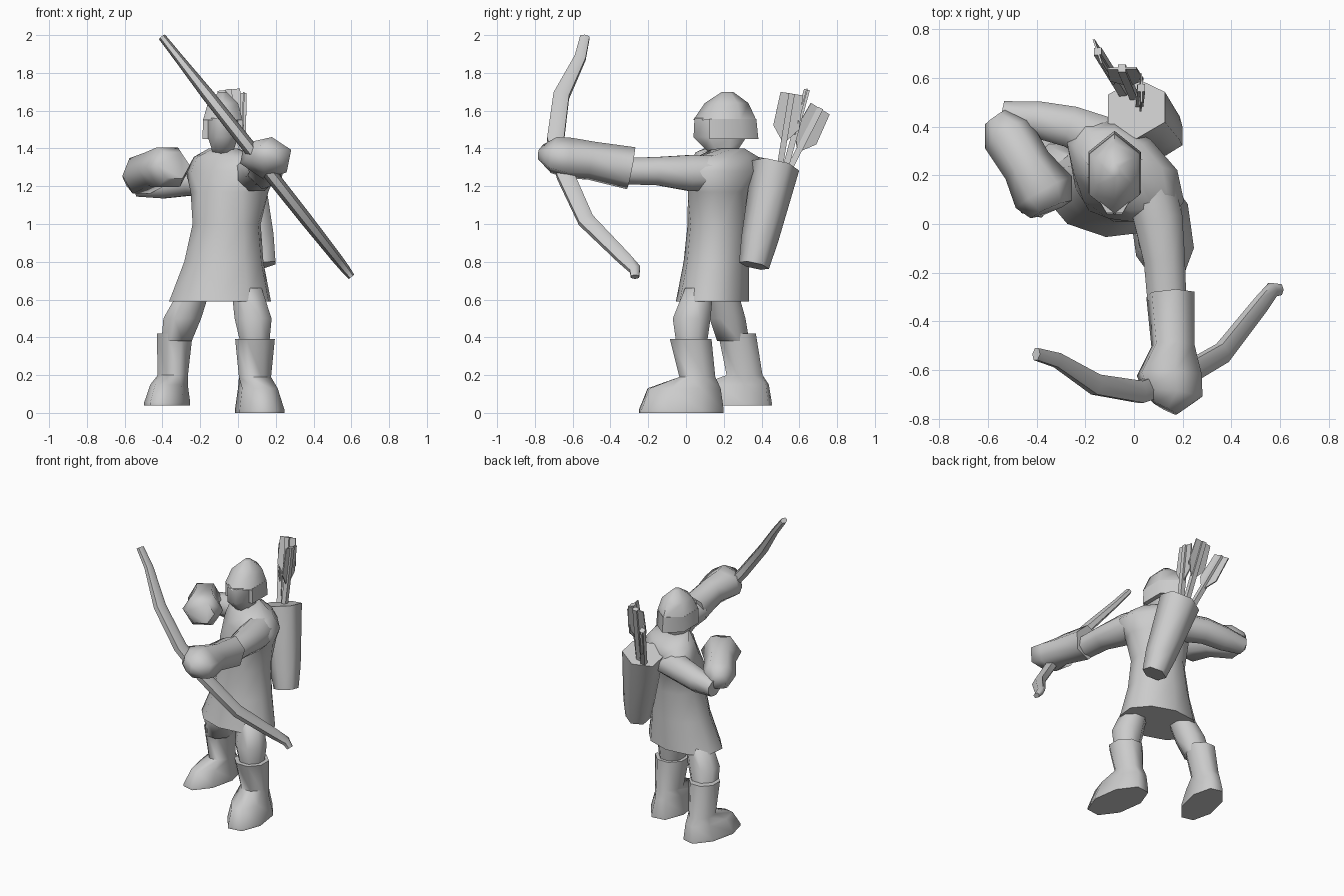
import bpy
import bmesh
from math import cos, sin, pi, radians
from mathutils import Vector

if "Cube" in bpy.data.objects:
    bpy.data.objects.remove(bpy.data.objects["Cube"], do_unlink=True)

grey = bpy.data.materials.new("plain_grey")
grey.use_nodes = True
grey.diffuse_color = (0.6, 0.6, 0.6, 1)
grey.node_tree.nodes["Principled BSDF"].inputs["Base Color"].default_value = (0.6, 0.6, 0.6, 1)

X, Y, Z = Vector((1, 0, 0)), Vector((0, 1, 0)), Vector((0, 0, 1))


def heading(degrees):
    """Horizontal direction turned from +x."""
    a = radians(degrees)
    return Vector((cos(a), sin(a), 0))


def finish(name, bm, angle):
    bmesh.ops.recalc_face_normals(bm, faces=bm.faces[:])
    mesh = bpy.data.meshes.new(name)
    bm.to_mesh(mesh)
    bm.free()
    mesh.materials.append(grey)
    obj = bpy.data.objects.new(name, mesh)
    bpy.context.collection.objects.link(obj)
    bpy.ops.object.select_all(action='DESELECT')
    obj.select_set(True)
    bpy.context.view_layer.objects.active = obj
    bpy.ops.object.shade_smooth_by_angle(angle=radians(angle))


def loft(name, rings, sides=8, ref=X, axis=None, tweak=None, angle=66):
    """Skin rings of (x, y, z, half width along ref, half depth).
    ref may be a list with one direction per ring."""
    bm = bmesh.new()
    pts = [Vector(r[:3]) for r in rings]
    loops = []
    for i, ring in enumerate(rings):
        n = axis or (pts[min(i + 1, len(pts) - 1)] - pts[max(i - 1, 0)]).normalized()
        d = ref[i] if isinstance(ref, list) else ref
        u = (d - n * d.dot(n)).normalized()
        v = n.cross(u)
        grow = 1 / cos(pi / sides)
        loop = []
        for k in range(sides):
            t = 2 * pi * (k + 0.5) / sides
            p = pts[i] + u * cos(t) * ring[3] * grow + v * sin(t) * ring[4] * grow
            loop.append(bm.verts.new(tweak(p) if tweak else p))
        loops.append(loop)
    for a, b in zip(loops, loops[1:]):
        for k in range(sides):
            j = (k + 1) % sides
            bm.faces.new((a[k], a[j], b[j], b[k]))
    bm.faces.new(loops[0])
    bm.faces.new(loops[-1])
    finish(name, bm, angle)


# Tunic: flared skirt, narrow waist, shoulders twisted towards the bow
loft("tunic", [
    (-.095, .14, .59, .265, .185),
    (-.075, .16, .80, .205, .165),
    (-.06, .17, 1.0, .175, .155),
    (-.045, .18, 1.17, .20, .16),
    (-.035, .215, 1.28, .265, .16),
    (-.05, .22, 1.355, .20, .13),
    (-.08, .22, 1.40, .075, .085)],
    sides=10, axis=Z, ref=[heading(a) for a in (-6, -6, -8, -20, -38, -38, 0)])

# Head under the helmet
loft("head", [
    (-.08, .21, 1.36, .055, .07),
    (-.08, .19, 1.40, .06, .09),
    (-.08, .18, 1.46, .08, .14),
    (-.08, .18, 1.56, .08, .135)], axis=Z)

# Helmet: six-sided dome with a guard round the cheeks and neck
loft("helmet_dome", [
    (-.08, .205, 1.55, .105, .145),
    (-.08, .215, 1.64, .08, .10),
    (-.08, .22, 1.70, .02, .025)], sides=6, axis=Z)


def open_face(p):
    p.y = max(p.y, .125)
    return p


loft("helmet_guard", [
    (-.08, .21, 1.45, .108, .15),
    (-.08, .205, 1.555, .105, .145)], sides=6, axis=Z, tweak=open_face)

# Bow arm stretched forwards
loft("left_sleeve", [
    (.06, .18, 1.27, .10, .09),
    (.10, .02, 1.27, .10, .095),
    (.125, -.15, 1.28, .085, .075),
    (.135, -.31, 1.28, .08, .07)])
loft("left_gauntlet", [
    (.15, -.29, 1.295, .09, .10),
    (.16, -.50, 1.335, .08, .09),
    (.145, -.62, 1.35, .125, .095),
    (.16, -.70, 1.365, .115, .085),
    (.13, -.76, 1.375, .05, .04)], sides=6, ref=X - Z * .2)

# Drawing arm, elbow out and hand back towards the chest
loft("right_sleeve", [
    (-.12, .34, 1.23, .085, .10),
    (-.26, .40, 1.23, .08, .085),
    (-.40, .43, 1.21, .075, .075),
    (-.54, .45, 1.20, .055, .055)], ref=Z)
loft("right_gauntlet", [
    (-.57, .44, 1.25, .05, .045),
    (-.52, .37, 1.255, .095, .095),
    (-.44, .24, 1.29, .09, .09),
    (-.37, .13, 1.30, .105, .115),
    (-.34, .06, 1.31, .07, .08)], ref=Z, sides=6)

# Legs and boots, each boot one shape from cuff to sole
loft("left_thigh", [
    (.045, .07, .66, .08, .075),
    (.08, .03, .50, .098, .10),
    (.09, .03, .36, .075, .08)], axis=Z)
loft("left_boot", [
    (.09, .025, .39, .105, .11),
    (.09, .06, .19, .085, .095),
    (.105, -.01, .13, .095, .19),
    (.115, -.025, .015, .12, .22),
    (.115, -.025, 0, .12, .22)], axis=Z, ref=[X, X, heading(8), heading(8), heading(8)])
loft("right_thigh", [
    (-.225, .19, .66, .08, .08),
    (-.295, .22, .50, .10, .095),
    (-.325, .25, .38, .08, .085)], axis=Z)
turned = heading(-13)
loft("right_boot", [
    (-.335, .27, .42, .095, .10),
    (-.345, .31, .20, .08, .095),
    (-.365, .26, .15, .085, .175),
    (-.375, .24, .055, .105, .21),
    (-.375, .24, .04, .105, .21)], axis=Z, ref=[X, X, turned, turned, turned])

# Bow: curved stave held slantwise
stave = [(-.535, 1.99, .025), (-.56, 1.88, .03), (-.66, 1.68, .042), (-.69, 1.45, .045),
         (-.64, 1.26, .045), (-.53, 1.02, .042), (-.33, .82, .035), (-.27, .76, .03),
         (-.27, .72, .022)]
loft("bow", [(-.41 + (2 - z) * .79, y, z, w, w * .7) for y, z, w in stave], sides=6, ref=Y)

# Quiver slung across the back
loft("quiver", [
    (.13, .36, .78, .07, .07),
    (.10, .39, .92, .09, .085),
    (.01, .475, 1.31, .12, .11)], sides=6)

# Arrows: thin shaft with a flat vane tapering down to it
arrows = [((.02, .48, 1.2), (.03, .56, 1.69), Y),
          ((.01, .50, 1.2), (-.05, .64, 1.71), X),
          ((-.02, .50, 1.2), (-.15, .71, 1.61), Y - X * .4)]
for i, (foot, tip, side) in enumerate(arrows, 1):
    a, b = Vector(foot), Vector(tip)
    loft(f"arrow_shaft_{i}", [(*a, .016, .016), (*b, .016, .016)], sides=4)
    along = (b - a).normalized()
    vane = [(*(b - along * d), w, .004) for d, w in ((.25, .015), (.18, .07), (0, .06))]
    loft(f"arrow_vane_{i}", vane, sides=4, ref=side, axis=along, angle=30)
